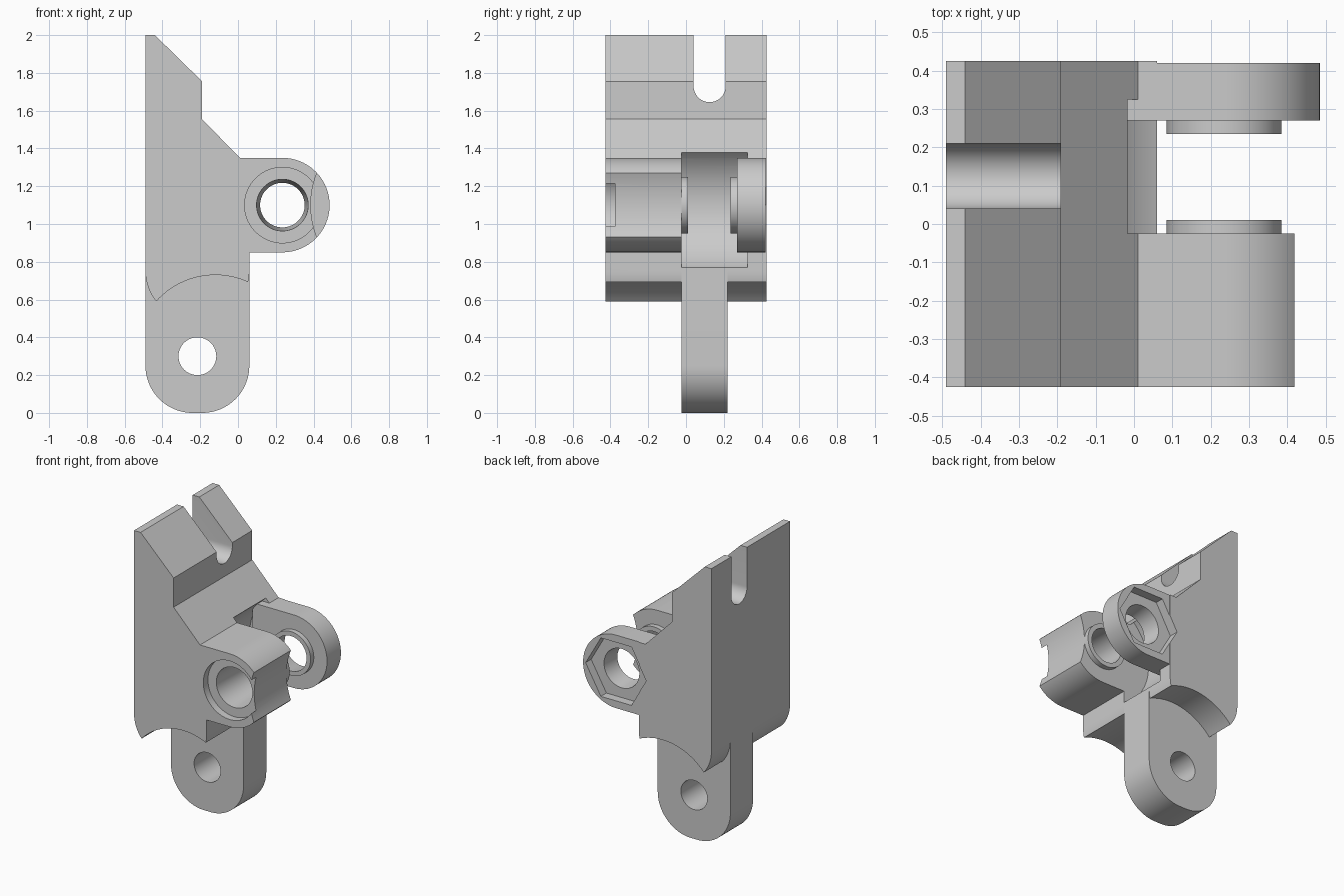
import bpy, bmesh
from math import sin, cos, pi, radians

old = bpy.data.objects.get("Cube")
if old:
    bpy.data.objects.remove(old, do_unlink=True)

grey = bpy.data.materials.new("plain grey")
grey.use_nodes = True
colour = (0.6, 0.6, 0.6, 1)
grey.diffuse_color = colour
grey.node_tree.nodes["Principled BSDF"].inputs["Base Color"].default_value = colour

PIN = (0.235, 1.1)          # pin axis in x, z
BACK, FRONT = 0.425, -0.425


def arc(centre, r, start, end, n=24):
    """Points on an arc in the x-z plane, angles in degrees."""
    return [(centre[0] + r * cos(radians(start + (end - start) * i / n)),
             centre[1] + r * sin(radians(start + (end - start) * i / n)))
            for i in range(n + 1)]


def circle(centre, r, n=72):
    return arc(centre, r, 0, 360, n)[:-1]


def loft(name, y0, y1, near, far=None):
    """Solid between an x-z outline at y0 and a matching one at y1."""
    bm = bmesh.new()
    a = [bm.verts.new((x, y0, z)) for x, z in near]
    b = [bm.verts.new((x, y1, z)) for x, z in (far or near)]
    bm.faces.new(a)
    bm.faces.new(b[::-1])
    for i in range(len(a)):
        j = (i + 1) % len(a)
        bm.faces.new((a[j], a[i], b[i], b[j]))
    bmesh.ops.recalc_face_normals(bm, faces=bm.faces)
    mesh = bpy.data.meshes.new(name)
    bm.to_mesh(mesh)
    bm.free()
    mesh.materials.append(grey)
    ob = bpy.data.objects.new(name, mesh)
    bpy.context.collection.objects.link(ob)
    return ob


def combine(target, other, operation):
    """Apply a boolean and discard the helper solid."""
    mod = target.modifiers.new(operation, 'BOOLEAN')
    mod.operation, mod.object, mod.solver = operation, other, 'EXACT'
    bpy.context.view_layer.objects.active = target
    bpy.ops.object.modifier_apply(modifier=mod.name)
    bpy.data.objects.remove(other, do_unlink=True)


def cut(target, *args):
    combine(target, loft("cutter", *args), 'DIFFERENCE')


def add(target, *args):
    combine(target, loft("part", *args), 'UNION')


def rounded_foot(bottom):
    """Two rounded lower corners, from left to right."""
    z = bottom + 0.25
    return arc((-0.24, z), 0.25, 180, 270) + arc((-0.19, z), 0.25, 270, 360)


def arm(inner):
    """Round-ended lug outline around the pin."""
    return [(inner, 1.35), (inner, 0.85)] + arc(PIN, 0.25, -90, 90, 48)


# Main plate with stepped slope and arched underside
bracket = loft("hinge_bracket", FRONT, BACK, rounded_foot(0.5) + [
    (0.06, 1.35), (0.01, 1.35), (-0.19, 1.555), (-0.19, 1.755), (-0.44, 2), (-0.49, 2)])
cut(bracket, -0.6, 0.6, circle((-0.12, 0.31), 0.42, 96))

# Round clearance pocket between the lugs
cut(bracket, -0.025, 0.325, circle(PIN, 0.375, 96))

# Round-bottomed slot at the top, cut along x
slot = loft("slot_cutter", -1, 1, [(-0.085, 2.2)] + arc((0, 1.73), 0.085, 180, 360) + [(0.085, 2.2)])
slot.rotation_euler.z = pi / 2
slot.location.y = 0.125
bpy.context.view_layer.update()
combine(bracket, slot, 'DIFFERENCE')

# Lower mounting tab with hole
add(bracket, -0.025, 0.22, rounded_foot(0) + [(0.06, 0.765), (-0.49, 0.765)])
cut(bracket, -0.6, 0.6, circle((-0.215, 0.3), 0.1))

# Front lug with its hollowed nose, then rear lug
front_lug = loft("front_lug", FRONT, -0.025, arm(-0.05))
cut(front_lug, -0.6, 0.1, circle((0.84, 1.1), 0.455, 96))
combine(bracket, front_lug, 'UNION')
add(bracket, 0.27, 0.42, arm(-0.08))

# Collars facing the gap
add(bracket, -0.05, 0.01, circle(PIN, 0.15))
add(bracket, 0.235, 0.3, circle(PIN, 0.15))

# Bolt head recess, nut recess and slightly tapered bores
cut(bracket, -0.5, -0.375, circle(PIN, 0.2))
cut(bracket, 0.36, 0.5, circle(PIN, 0.231, 6))
cut(bracket, -0.4, 0.05, circle(PIN, 0.138), circle(PIN, 0.116))
cut(bracket, 0.2, 0.4, circle(PIN, 0.116), circle(PIN, 0.138))

# Smooth curves, crisp edges
bpy.ops.object.select_all(action='DESELECT')
bracket.select_set(True)
bpy.context.view_layer.objects.active = bracket
bpy.ops.object.shade_smooth_by_angle(angle=radians(25))
